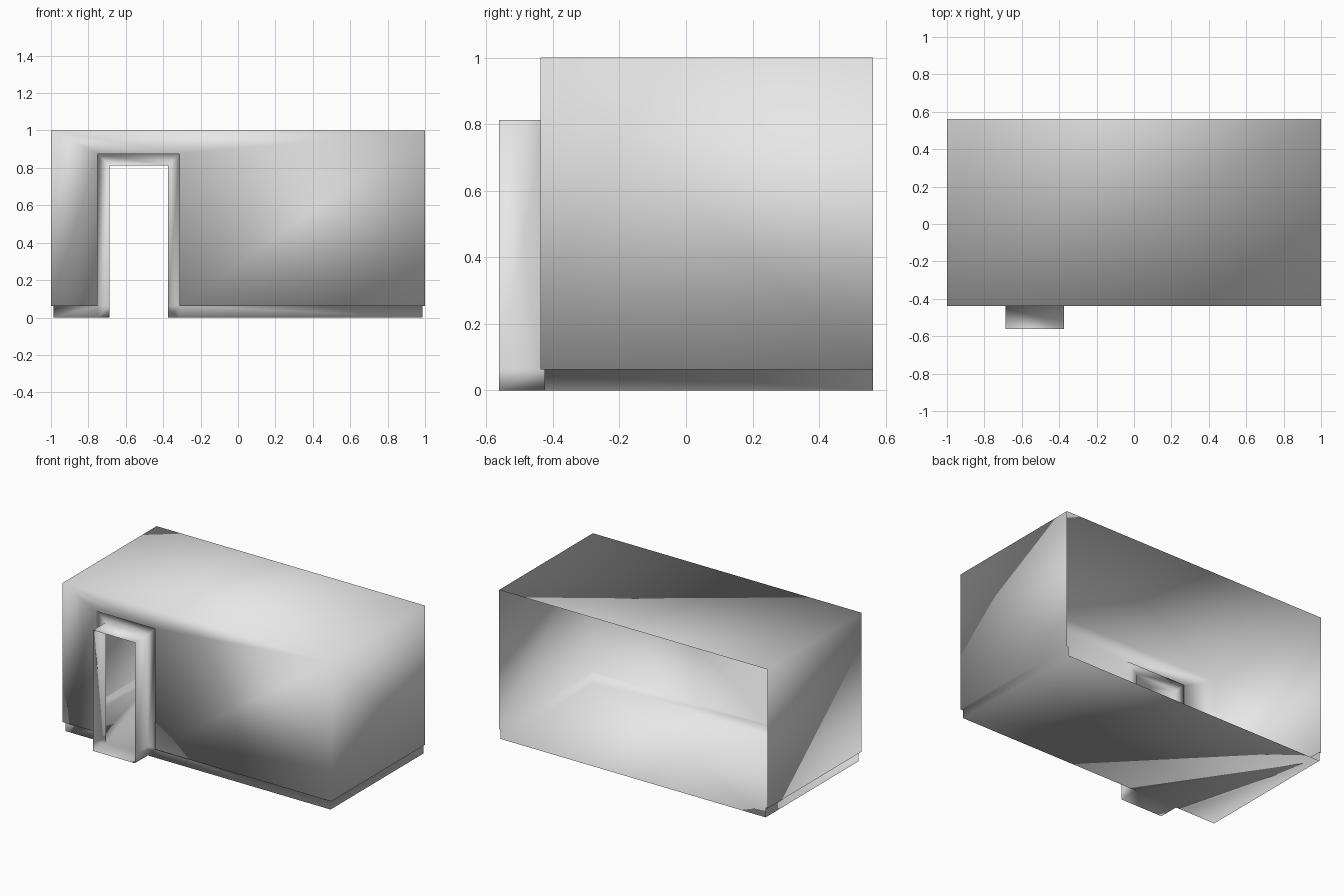
import bpy
import bmesh

cube = bpy.data.objects.get("Cube")
if cube:
    bpy.data.objects.remove(cube, do_unlink=True)

# Main planes of the room
FRONT, BACK, TOP = -0.4375, 0.5625, 1.0
TRIM = FRONT + 0.0125       # plane of the recessed trim
PORCH = -0.5625             # outer end of the doorway tunnel
SKIRT = 0.0625              # skirting height
SIDE, INNER = 1.0, 0.9875   # half widths of the wall and the skirting
HOLE = (-0.75, -0.3125, 0.875)
DOOR = (-0.6875, -0.375, 0.8125)

bm = bmesh.new()


def face(points):
    bm.faces.new([bm.verts.new(p) for p in points])


def strip(a, b, closed=False):
    """Join two matching point rows with quads."""
    n = len(a)
    for i in range(n if closed else n - 1):
        j = (i + 1) % n
        face([a[i], a[j], b[j], b[i]])


def arch(shape, y):
    x0, x1, top = shape
    return [(x0, y, 0), (x0, y, SKIRT), (x0, y, top),
            (x1, y, top), (x1, y, SKIRT), (x1, y, 0)]


def plan(x, y, x_end, z):
    return [(x, BACK, z), (x, y, z), (x_end, y, z)]


# Front wall around the door hole
outline = [(-SIDE, FRONT, SKIRT), (-SIDE, FRONT, TOP),
           (SIDE, FRONT, TOP), (SIDE, FRONT, SKIRT)]
strip(outline, arch(HOLE, FRONT)[1:5])

# Door trim, stepped into the room, and the open tunnel with its floor
strip(arch(HOLE, FRONT)[1:5], arch(HOLE, TRIM)[1:5])
strip(arch(HOLE, TRIM), arch(DOOR, TRIM))
strip(arch(DOOR, TRIM), arch(DOOR, PORCH), closed=True)

# Side walls, skirting and its ledge
for s, x_end in ((-1, HOLE[0]), (1, HOLE[1])):
    low = plan(s * INNER, TRIM, x_end, 0)
    high = plan(s * INNER, TRIM, x_end, SKIRT)
    ledge = plan(s * SIDE, FRONT, x_end, SKIRT)
    strip(low, high)
    strip(high, ledge)
    strip(ledge[:2], plan(s * SIDE, FRONT, x_end, TOP)[:2])

# Ceiling and floor; the back stays open
face([(-SIDE, FRONT, TOP), (SIDE, FRONT, TOP), (SIDE, BACK, TOP), (-SIDE, BACK, TOP)])
threshold = [-INNER, HOLE[0], DOOR[0], DOOR[1], HOLE[1], INNER]
face([(x, TRIM, 0) for x in threshold] + [(INNER, BACK, 0), (-INNER, BACK, 0)])

# Weld into one smooth shell
bmesh.ops.remove_doubles(bm, verts=bm.verts[:], dist=0.0001)
bmesh.ops.recalc_face_normals(bm, faces=bm.faces[:])
for f in bm.faces:
    f.smooth = True

mesh = bpy.data.meshes.new("room_shell")
bm.to_mesh(mesh)
bm.free()

grey = bpy.data.materials.new("light_grey")
grey.use_nodes = True
colour = (0.8, 0.8, 0.8, 1)
grey.diffuse_color = colour
grey.node_tree.nodes["Principled BSDF"].inputs["Base Color"].default_value = colour
mesh.materials.append(grey)

room = bpy.data.objects.new("room_shell", mesh)
bpy.context.collection.objects.link(room)
